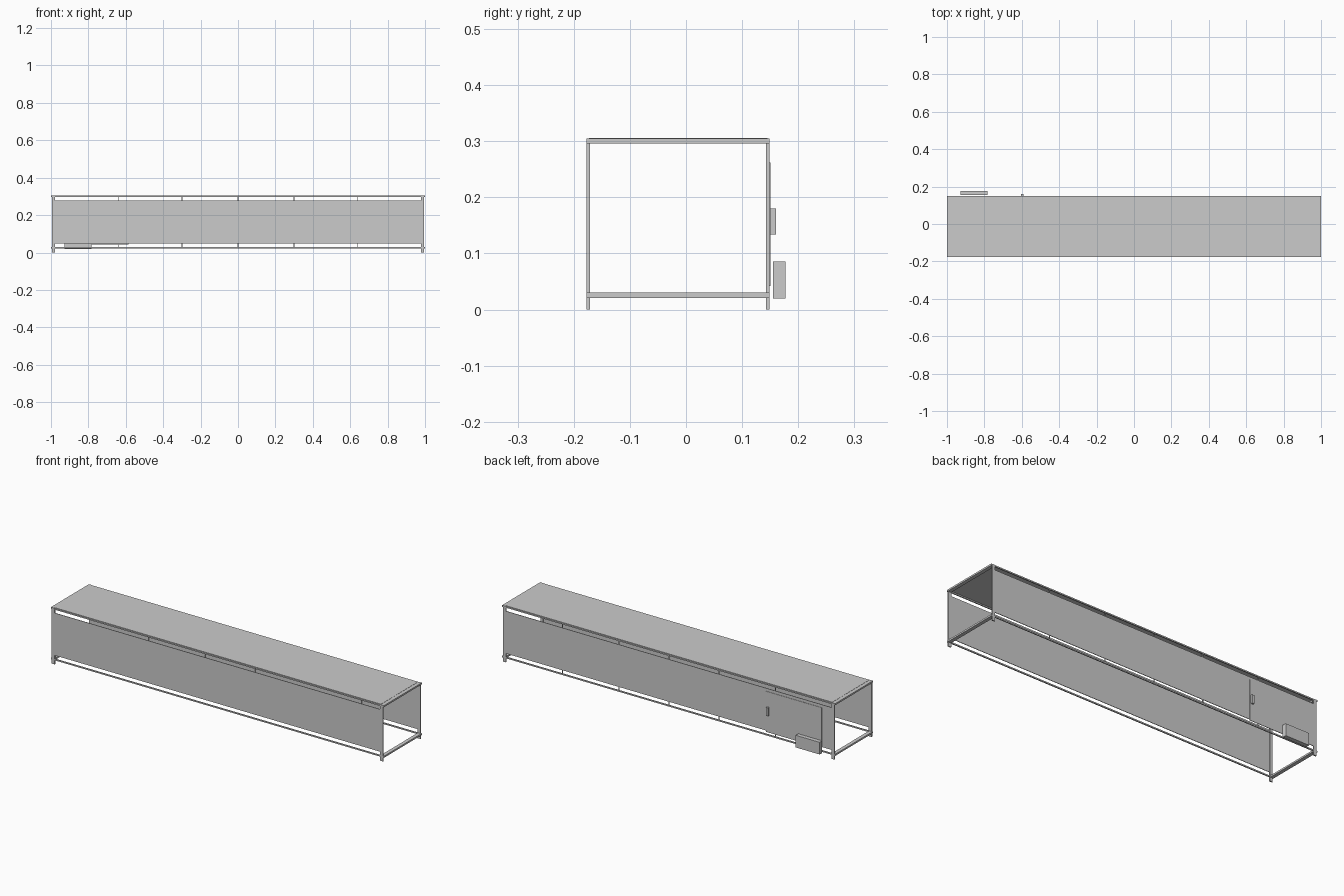
import bpy

if "Cube" in bpy.data.objects:
    bpy.data.objects.remove(bpy.data.objects["Cube"])

# One grey for the whole model
grey = bpy.data.materials.new("light_grey")
grey.diffuse_color = (0.6, 0.6, 0.6, 1.0)
grey.use_nodes = True
grey.node_tree.nodes["Principled BSDF"].inputs["Base Color"].default_value = grey.diffuse_color


def box(name, x, y, z):
    """Axis-aligned box from (min, max) ranges."""
    bpy.ops.mesh.primitive_cube_add(size=1)
    ob = bpy.context.object
    ob.name = name
    ob.location = [(r[0] + r[1]) / 2 for r in (x, y, z)]
    ob.scale = [r[1] - r[0] for r in (x, y, z)]
    bpy.ops.object.transform_apply(location=True, rotation=True, scale=True)
    ob.data.materials.append(grey)
    return ob


FRONT = (-0.177, -0.171)
BACK = (0.143, 0.149)
SIDES = (("front", FRONT), ("back", BACK))
LEVELS = (("lower", (0.021, 0.030)), ("upper", (0.296, 0.305)))

# Corner posts and end rails
for end, s in (("left", -1), ("right", 1)):
    for side, y in SIDES:
        box(f"{side}_{end}_post", sorted((s * 0.978, s * 0.995)), y, (0, 0.304))
    for level, z in LEVELS:
        box(f"{level}_{end}_end_rail", sorted((s * 0.98, s * 1.0)),
            (FRONT[0], BACK[1]), z)

# Long rails
for side, y in SIDES:
    for level, z in LEVELS:
        box(f"{level}_{side}_long_rail", (-0.99, 0.99), y, (z[0] + 0.001, z[1] - 0.001))

# Roof and wall panels
box("roof_panel", (-0.98, 0.98), (-0.173, 0.145), (0.3035, 0.306))
box("front_panel", (-0.98, 0.98), (-0.1755, -0.1725), (0.048, 0.278))
box("back_panel", (-0.98, 0.98), (0.1455, 0.1485), (0.048, 0.278))

# Slim ribs behind the back panel
for i, x in enumerate((-0.64, -0.3, 0, 0.3, 0.64)):
    box(f"back_rib_{i + 1}", (x - 0.002, x + 0.002), (0.1435, 0.147), (0.028, 0.298))

# Door with handle, and the step below it
box("door", (-0.92, -0.585), (0.1475, 0.1505), (0.042, 0.262))
box("door_handle", (-0.604, -0.592), (0.150, 0.160), (0.134, 0.180))
box("step", (-0.927, -0.783), (0.155, 0.177), (0.020, 0.086))
